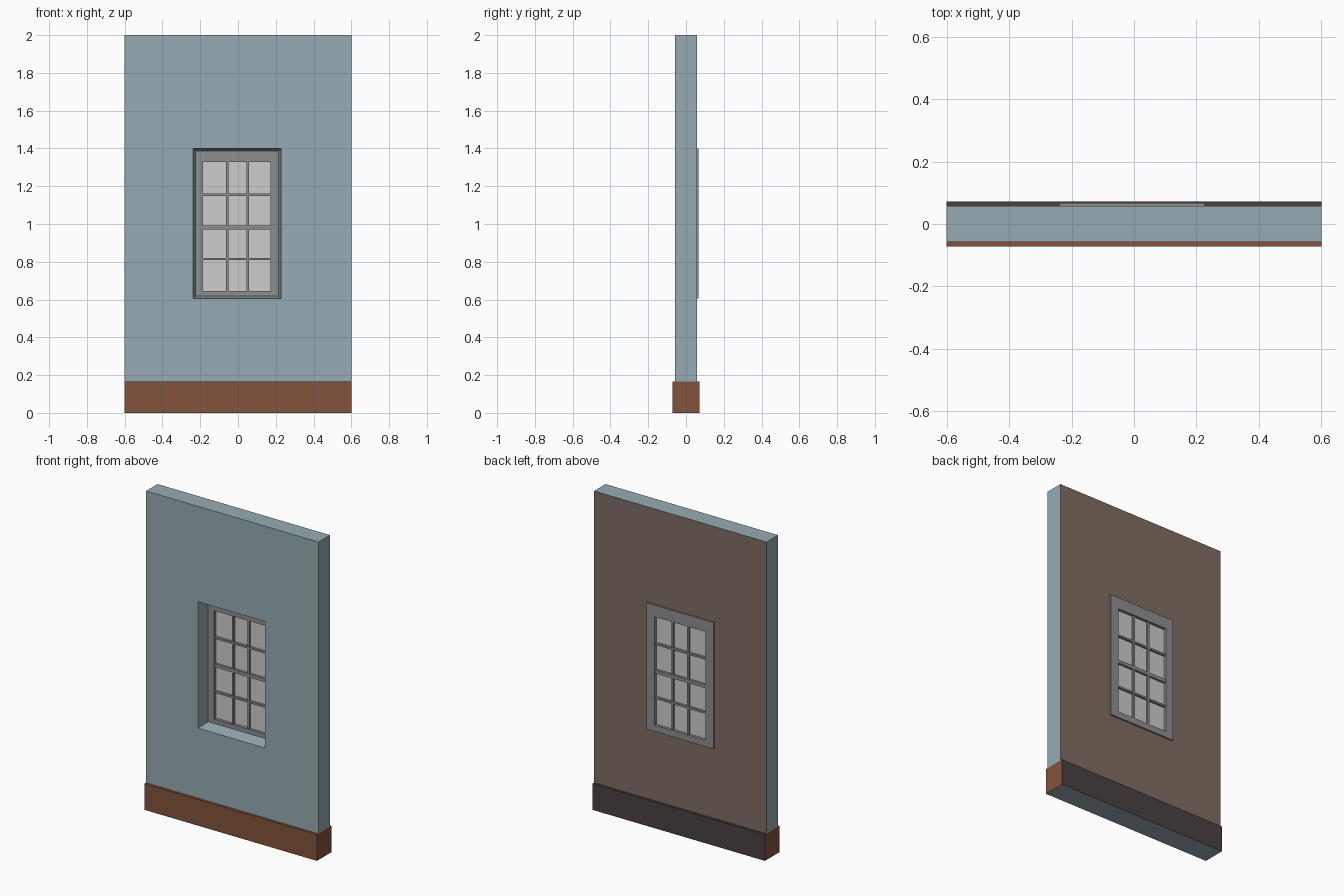
import bpy, bmesh
from mathutils import Vector

if "Cube" in bpy.data.objects:
    bpy.data.objects.remove(bpy.data.objects["Cube"])


def material(name, r, g, b):
    def lin(c):
        c /= 255
        return c / 12.92 if c <= 0.04045 else ((c + 0.055) / 1.055) ** 2.4
    m = bpy.data.materials.new(name)
    m.diffuse_color = (lin(r), lin(g), lin(b), 1)
    m.use_nodes = True
    m.node_tree.nodes["Principled BSDF"].inputs["Base Color"].default_value = m.diffuse_color
    return m


BLUE = material("blue grey paint", 150, 172, 178)
BACK = material("taupe backing", 126, 109, 99)
BROWN = material("brown skirting", 131, 83, 59)
DARK = material("dark skirting", 73, 64, 64)
FRAME = material("grey frame", 142, 142, 142)
GLASS = material("pale glass", 205, 205, 205)


def finish(name, bm, mats, rule=None):
    bmesh.ops.recalc_face_normals(bm, faces=bm.faces[:])
    if rule:
        for f in bm.faces:
            f.material_index = rule(f.normal, f.calc_center_median())
    me = bpy.data.meshes.new(name)
    bm.to_mesh(me)
    bm.free()
    for m in mats:
        me.materials.append(m)
    ob = bpy.data.objects.new(name, me)
    bpy.context.collection.objects.link(ob)
    return ob


def box_mesh(x0, x1, y0, y1, z0, z1):
    bm = bmesh.new()
    bmesh.ops.create_cube(bm, size=1)
    for v in bm.verts:
        v.co = Vector(((x0, x1)[v.co.x > 0], (y0, y1)[v.co.y > 0], (z0, z1)[v.co.z > 0]))
    return bm


def ring_mesh(outer, inner, y0, y1, taper=0):
    """Rectangular slab with a rectangular hole that narrows towards y1."""
    bm = bmesh.new()

    def loop(r, y, inset=0):
        x0, x1, z0, z1 = r[0] + inset, r[1] - inset, r[2] + inset, r[3] - inset
        return [bm.verts.new((x, y, z)) for x, z in ((x0, z0), (x1, z0), (x1, z1), (x0, z1))]
    loops = [loop(outer, y0), loop(inner, y0), loop(inner, y1, taper), loop(outer, y1)]
    for k in range(4):
        a, b = loops[k], loops[(k + 1) % 4]
        for i in range(4):
            j = (i + 1) % 4
            bm.faces.new((a[i], a[j], b[j], b[i]))
    return bm


BASE_Z = 0.165
OPENING = (-0.238, 0.228, 0.605, 1.40)
SASH = (-0.184, 0.172, 0.645, 1.327)

# wall with splayed window opening, back face in another colour
finish("wall", ring_mesh((-0.6, 0.6, BASE_Z, 2.0), OPENING, -0.057, 0.057, 0.018),
       [BLUE, BACK], lambda n, c: int(n.y > 0.9))

# skirting: brown front and ends, dark back strip, blue underside
bm = box_mesh(-0.6, 0.6, -0.072, 0.072, 0, BASE_Z)
bmesh.ops.bisect_plane(bm, geom=bm.verts[:] + bm.edges[:] + bm.faces[:],
                       plane_co=(0, 0.057, 0), plane_no=(0, 1, 0))


def skirting_rule(n, c):
    if n.z < -0.5:
        return 2
    return int(c.y > 0.056 and abs(n.x) < 0.5)


finish("skirting", bm, [BROWN, DARK, BLUE], skirting_rule)

# window frame, slightly proud of the back of the wall
finish("window_frame", ring_mesh(OPENING, SASH, 0.025, 0.067), [FRAME])

# glazing bars and the thicker meeting rail
for i, x in enumerate((-0.057, 0.052)):
    finish(f"upright_bar_{i + 1}",
           box_mesh(x - 0.006, x + 0.006, 0.03, 0.062, SASH[2] - 0.01, SASH[3] + 0.01), [FRAME])
for name, z, h in (("lower_bar", 0.815, 0.006), ("meeting_rail", 0.981, 0.011),
                   ("upper_bar", 1.155, 0.006)):
    finish(name, box_mesh(SASH[0] - 0.01, SASH[1] + 0.01, 0.029, 0.063, z - h, z + h), [FRAME])

# glass sheet in the middle of the sash
finish("glass", box_mesh(SASH[0] - 0.005, SASH[1] + 0.005, 0.043, 0.049,
                         SASH[2] - 0.005, SASH[3] + 0.005), [GLASS])
